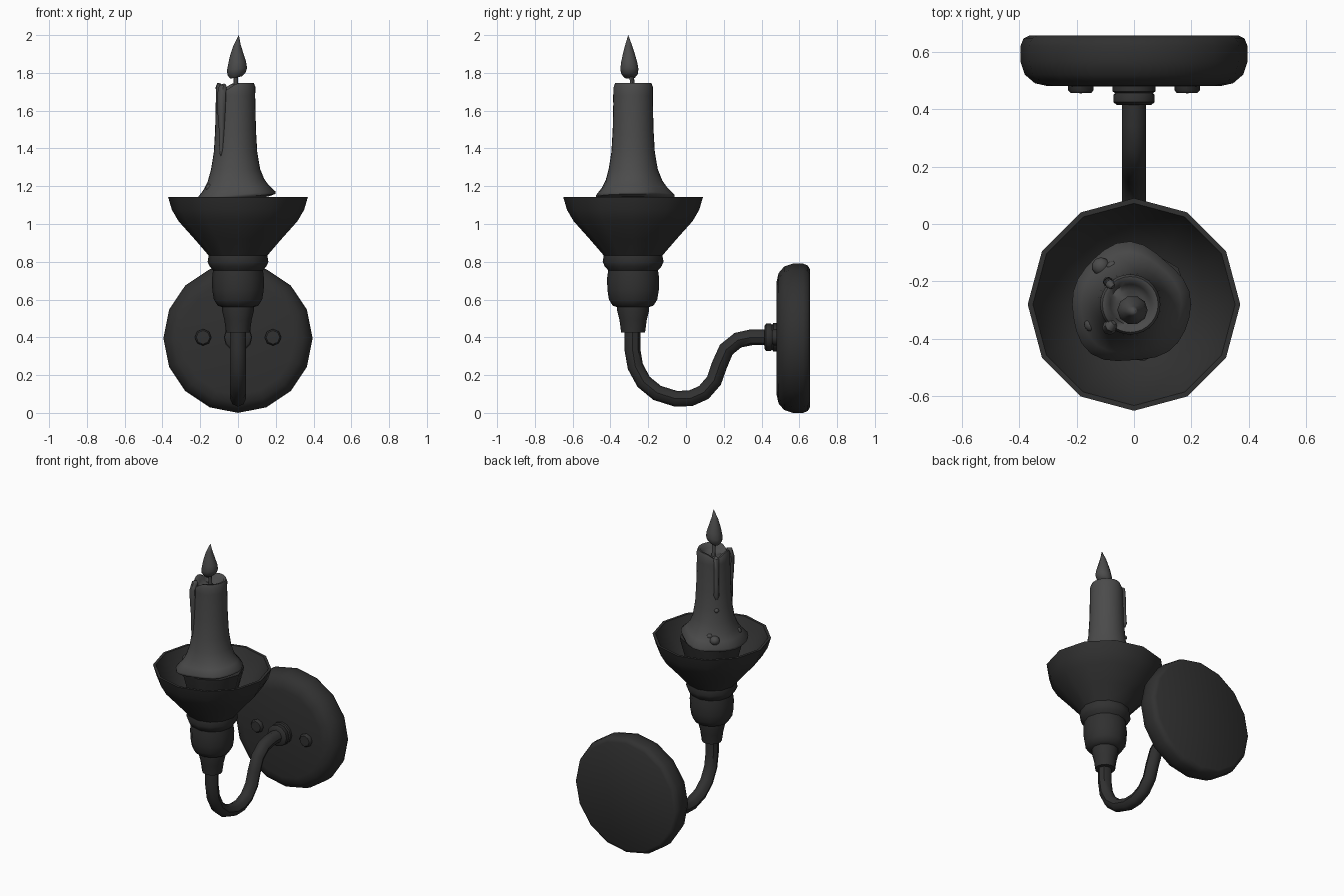
import bpy, bmesh, math
from mathutils import Vector

if "Cube" in bpy.data.objects:
    bpy.data.objects.remove(bpy.data.objects["Cube"])

CY = -0.28  # centre line of the candle holder


def material(name, g):
    m = bpy.data.materials.new(name)
    m.diffuse_color = (g, g, g, 1)
    m.use_nodes = True
    m.node_tree.nodes["Principled BSDF"].inputs["Base Color"].default_value = m.diffuse_color
    return m


METAL = material("dark_metal", 0.03)
WAX = material("wax", 0.07)


def finish(ob, mat, angle=45):
    ob.data.materials.append(mat)
    bpy.ops.object.select_all(action='DESELECT')
    ob.select_set(True)
    bpy.context.view_layer.objects.active = ob
    bpy.ops.object.shade_smooth_by_angle(angle=math.radians(angle))
    return ob


def lathe(name, profile, sides, loc, mat, axis='Z', warp=None, angle=45):
    """Revolve (radius, height) points; radius 0 closes to a pole."""
    bm = bmesh.new()
    rings = []
    for i, (r, h) in enumerate(profile):
        ring = []
        for k in range(1 if r == 0 else sides):
            a = 2 * math.pi * k / sides
            x, y, z = r * math.cos(a), r * math.sin(a), h
            if warp:
                x, y, z = warp(i, a, x, y, z)
            ring.append(bm.verts.new((x, z, y) if axis == 'Y' else (x, y, z)))
        rings.append(ring)
    for p, q in zip(rings, rings[1:]):
        for k in range(sides):
            j = (k + 1) % sides
            vs = [p[k % len(p)], p[j % len(p)], q[j % len(q)], q[k % len(q)]]
            bm.faces.new(list(dict.fromkeys(vs)))
    bmesh.ops.recalc_face_normals(bm, faces=bm.faces)
    me = bpy.data.meshes.new(name)
    bm.to_mesh(me)
    bm.free()
    ob = bpy.data.objects.new(name, me)
    ob.location = loc
    bpy.context.collection.objects.link(ob)
    return finish(ob, mat, angle)


def tube(name, points, radii, mat, res=2):
    cu = bpy.data.curves.new(name, 'CURVE')
    cu.dimensions = '3D'
    cu.bevel_depth = 1
    cu.bevel_resolution = res
    cu.use_fill_caps = True
    sp = cu.splines.new('POLY')
    sp.points.add(len(points) - 1)
    for p, co, r in zip(sp.points, points, radii):
        p.co = (*co, 1)
        p.radius = r
    ob = bpy.data.objects.new(name, cu)
    bpy.context.collection.objects.link(ob)
    bpy.ops.object.select_all(action='DESELECT')
    ob.select_set(True)
    bpy.context.view_layer.objects.active = ob
    bpy.ops.object.convert(target='MESH')
    return finish(bpy.context.object, mat)


def bead(name, co, size):
    bpy.ops.mesh.primitive_uv_sphere_add(segments=10, ring_count=6, radius=1, location=co)
    ob = bpy.context.object
    ob.name = name
    ob.scale = size
    finish(ob, WAX, 80)


# Wall plate with rounded rim, screws and arm collar
lathe("wall_plate", [(0, 0.478), (0.3, 0.48), (0.345, 0.49), (0.38, 0.52), (0.395, 0.565),
                     (0.395, 0.62), (0.385, 0.645), (0.365, 0.656), (0, 0.656)],
      16, (0, 0, 0.395), METAL, 'Y')
for side, x in (("left", -0.185), ("right", 0.185)):
    lathe("screw_" + side, [(0, 0.455), (0.036, 0.456), (0.044, 0.465), (0.044, 0.49), (0, 0.49)],
          8, (x, 0, 0.4), METAL, 'Y')
lathe("arm_collar", [(0, 0.415), (0.06, 0.415), (0.072, 0.424), (0.072, 0.45), (0.066, 0.456),
                     (0.075, 0.462), (0.075, 0.49), (0, 0.49)],
      12, (0, 0, 0.4), METAL, 'Y')

# Curved arm
path = [(0.45, 0.4), (0.345, 0.4), (0.275, 0.385), (0.213, 0.335), (0.177, 0.253), (0.148, 0.17),
        (0.094, 0.108), (0.024, 0.077), (-0.055, 0.075), (-0.153, 0.106), (-0.224, 0.164),
        (-0.268, 0.245), (-0.284, 0.338), (-0.284, 0.45)]
tube("arm", [(0, y, z) for y, z in path], [0.042] * len(path), METAL)

# Turned stem below the bowl
lathe("stem", [(0, 0.425), (0.063, 0.425), (0.072, 0.49), (0.084, 0.54), (0.084, 0.56),
               (0.108, 0.568), (0.128, 0.6), (0.136, 0.65), (0.138, 0.71), (0.132, 0.755),
               (0.15, 0.775), (0.161, 0.8), (0.155, 0.835), (0, 0.835)],
      12, (0, CY, 0), METAL)

# Drip bowl, hollow, with the candle seat inside
lathe("drip_bowl", [(0, 0.83), (0.155, 0.833), (0.23, 0.92), (0.315, 1.015), (0.35, 1.075),
                    (0.37, 1.143), (0.352, 1.143), (0.325, 1.08), (0.28, 1.02), (0.19, 0.92), (0, 0.9)],
      12, (0, CY, 0), METAL)
lathe("candle_seat", [(0, 0.9), (0.14, 0.9), (0.195, 1.11), (0.2, 1.14), (0, 1.14)],
      9, (0, CY, 0), METAL)


# Candle with uneven rim, melted hollow and spread foot
def melt(i, a, x, y, z):
    dip = sum(math.exp(-((math.atan2(math.sin(a - c), math.cos(a - c))) / 0.4) ** 2)
              for c in (math.radians(135), math.radians(240)))
    if z > 1.7:
        z -= 0.035 * dip
    if z < 1.3:
        k = (1.3 - z) / 0.17
        s = 1 + k * (0.05 * math.cos(3 * a + 1) + 0.03 * math.sin(5 * a))
        x, y = x * s, y * s
        z += 0.02 * k * math.cos(a)
    return x, y, z


lathe("candle", [(0, 1.13), (0.17, 1.125), (0.205, 1.14), (0.207, 1.155), (0.175, 1.19), (0.15, 1.23),
                 (0.13, 1.29), (0.115, 1.38), (0.108, 1.5), (0.104, 1.68), (0.105, 1.725),
                 (0.097, 1.747), (0.083, 1.745), (0.07, 1.72), (0.05, 1.7), (0, 1.695)],
      28, (-0.013, CY, 0), WAX, warp=melt, angle=60)


# Wax drips running down from the two dips in the rim
def drip(name, deg, pts):
    d = Vector((math.cos(math.radians(deg)), math.sin(math.radians(deg)), 0))
    tube(name, [Vector((-0.013, CY, z)) + d * r for r, z, _ in pts], [w for _, _, w in pts], WAX)


drip("drip_front", 228, [(0.085, 1.735, 0.01), (0.1, 1.725, 0.022), (0.108, 1.68, 0.026), (0.109, 1.6, 0.023),
                         (0.108, 1.5, 0.016), (0.112, 1.4, 0.011), (0.118, 1.36, 0.004)])
drip("drip_back", 135, [(0.085, 1.725, 0.008), (0.1, 1.715, 0.017), (0.104, 1.65, 0.016), (0.106, 1.55, 0.015),
                        (0.108, 1.47, 0.018), (0.109, 1.445, 0.008)])
for i, (x, y, z, s) in enumerate([(-0.092, -0.2, 1.37, 0.016), (-0.115, -0.148, 1.19, 0.032),
                                  (-0.075, -0.15, 1.21, 0.022), (-0.04, -0.13, 1.18, 0.022),
                                  (-0.07, -0.185, 1.24, 0.02), (-0.147, -0.35, 1.19, 0.026),
                                  (-0.105, -0.365, 1.215, 0.02), (-0.08, -0.36, 1.23, 0.016)]):
    bead("wax_bead_%d" % (i + 1), (x, y, z), (s, s, s * 0.9))

# Wick and flame
tube("wick", [(-0.013, -0.28, 1.69), (-0.013, -0.283, 1.74), (-0.01, -0.29, 1.8)], [0.012] * 3, WAX)


def flicker(i, a, x, y, z):
    t = (z - 1.77) / 0.23
    return (x + 0.02 * t * t + 0.006 * math.sin(6 * t), y * 0.95 - 0.008 * t, z + 0.006 * math.cos(a))


lathe("flame", [(0, 1.77), (0.03, 1.775), (0.048, 1.795), (0.053, 1.82), (0.047, 1.855),
                (0.036, 1.895), (0.02, 1.945), (0, 1.995)],
      10, (-0.012, -0.298, 0), WAX, warp=flicker)
